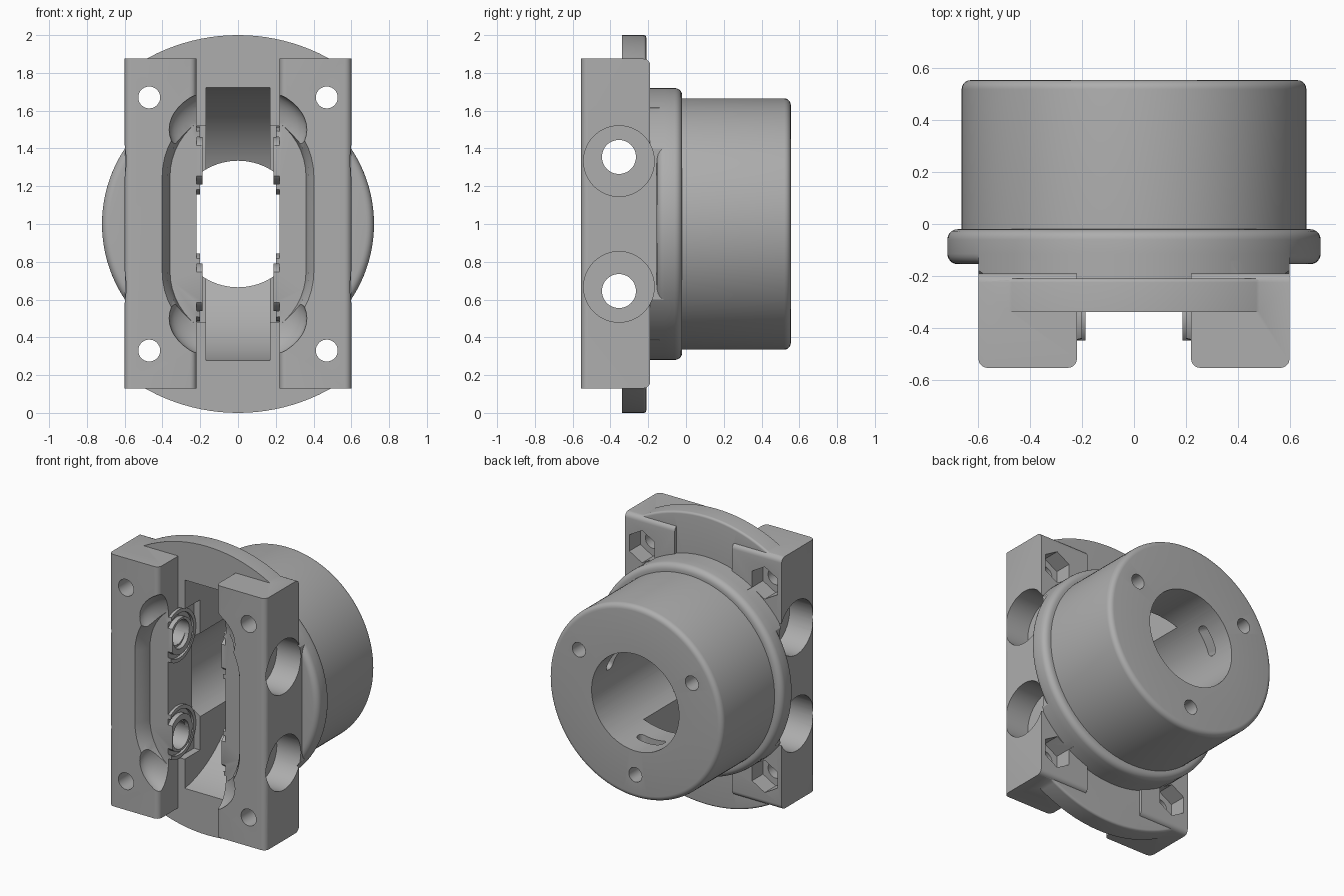
import bpy, bmesh, math
from mathutils import Matrix, Vector

old = bpy.data.objects.get("Cube")
if old:
    bpy.data.objects.remove(old, do_unlink=True)

grey = bpy.data.materials.new("plain grey")
grey.use_nodes = True
grey.diffuse_color = (0.42, 0.42, 0.42, 1)
grey.node_tree.nodes["Principled BSDF"].inputs["Base Color"].default_value = grey.diffuse_color

TURN = {"x": Matrix.Rotation(math.pi / 2, 4, "Y"), "y": Matrix.Rotation(-math.pi / 2, 4, "X")}


def finish(bm, name):
    bmesh.ops.recalc_face_normals(bm, faces=bm.faces)
    mesh = bpy.data.meshes.new(name)
    bm.to_mesh(mesh)
    bm.free()
    mesh.materials.append(grey)
    ob = bpy.data.objects.new(name, mesh)
    bpy.context.collection.objects.link(ob)
    return ob


def box(name, low, high, bevel=0, rounded=lambda middle, along: True):
    """Box whose edges are rounded where the rule (edge middle, direction) allows."""
    bm = bmesh.new()
    low, high = Vector(low), Vector(high)
    bmesh.ops.create_cube(bm, size=1)
    if bevel:
        chosen = [e for e in bm.edges
                  if rounded((e.verts[0].co + e.verts[1].co) / 2, e.verts[0].co - e.verts[1].co)]
    bmesh.ops.scale(bm, vec=high - low, verts=bm.verts)
    bmesh.ops.translate(bm, vec=(low + high) / 2, verts=bm.verts)
    if bevel:
        bmesh.ops.bevel(bm, geom=chosen, offset=bevel, segments=5, profile=0.5, affect="EDGES")
    return finish(bm, name)


def rod(name, axis, centre, radius, start, end, sides=64):
    """Cylinder along x or y; the centre is given on the other two axes."""
    bm = bmesh.new()
    bmesh.ops.create_cone(bm, cap_ends=True, segments=sides, radius1=radius, radius2=radius, depth=end - start)
    bm.transform(TURN[axis])
    mid = (start + end) / 2
    place = (mid, *centre) if axis == "x" else (centre[0], mid, centre[1])
    bmesh.ops.translate(bm, vec=place, verts=bm.verts)
    return finish(bm, name)


def lathe(name, profile, sides=128):
    """Spin (radius, y) points about the main axis."""
    bm = bmesh.new()
    verts = [bm.verts.new((r, y, 1)) for r, y in profile]
    edges = [bm.edges.new(pair) for pair in zip(verts, verts[1:])]
    bmesh.ops.spin(bm, geom=verts + edges, cent=(0, 0, 1), axis=(0, 1, 0),
                   angle=math.tau, steps=sides, use_duplicate=False)
    bmesh.ops.remove_doubles(bm, verts=bm.verts, dist=0.0005)
    return finish(bm, name)


def corner(r, y, size, start):
    """Quarter-round of a profile, centred on (r, y)."""
    return [(r + size * math.cos(start + i * math.pi / 10), y + size * math.sin(start + i * math.pi / 10))
            for i in range(6)]


def track(name, rows):
    """Stadium-shaped loft: rows of (half width, y)."""
    bm = bmesh.new()
    rings = []
    for radius, y in rows:
        ring = []
        for i in range(50):
            a = math.pi * (i % 25) / 24 + (math.pi if i >= 25 else 0)
            z = 1.25 if i < 25 else 0.75
            ring.append(bm.verts.new((radius * math.cos(a), y, z + radius * math.sin(a))))
        rings.append(ring)
    for a, b in zip(rings, rings[1:]):
        for i in range(50):
            j = (i + 1) % 50
            bm.faces.new((a[i], a[j], b[j], b[i]))
    bm.faces.new(rings[0])
    bm.faces.new(rings[-1])
    return finish(bm, name)


def combine(target, tool, operation):
    mod = target.modifiers.new(operation, "BOOLEAN")
    mod.operation, mod.object, mod.solver = operation, tool, "MANIFOLD"
    bpy.context.view_layer.objects.active = target
    bpy.ops.object.modifier_apply(modifier=mod.name)
    bpy.data.objects.remove(tool, do_unlink=True)


def add(tool):
    combine(housing, tool, "UNION")


def cut(tool):
    combine(housing, tool, "DIFFERENCE")


# Round rear barrel with a rounded collar
half = math.pi / 2
housing = lathe("housing", [(0, -0.155)] + corner(0.68, -0.115, 0.04, -half) + corner(0.68, -0.06, 0.04, 0)
                + [(0.665, -0.02)] + corner(0.63, 0.52, 0.035, 0) + [(0, 0.555)])

# Large flange, trimmed flat at both sides
flange = lathe("flange", [(0, -0.34), (1, -0.34)] + corner(0.985, -0.225, 0.015, 0)
               + [(0.72, -0.21), (0.72, -0.1), (0, -0.1)])
combine(flange, box("trim", (-0.599, -1, -1), (0.599, 1, 3)), "INTERSECT")
add(flange)

# Main bore, made before the blocks so that their inner walls stay whole
cut(rod("bore", "y", (0, 1), 0.335, -1, 1, 96))

# Two clamp blocks: rounded front uprights and rounded rear ends
for s in (-1, 1):
    xs = sorted((s * 0.22, s * 0.6))
    add(box("block", (xs[0], -0.555, 0.13), (xs[1], -0.19, 1.875), 0.035,
            lambda middle, along: (abs(along.z) > 0.5 and middle.y < 0) or (abs(along.x) > 0.5 and middle.y > 0)))

# Wheel cavity and clearance for the bearing rings
cut(rod("wheel_cavity", "x", (-0.45, 1), 0.73, -0.17, 0.17, 128))
cut(box("ring_clearance", (-0.217, -0.7, 0.48), (0.217, -0.172, 1.52)))

# Raised bearing rings on the inner walls
for s in (-1, 1):
    for z in (0.665, 1.335):
        for outer, inner, reach in ((0.18, 0.155, 0.2), (0.125, 0.085, 0.188)):
            ring = rod("ring", "x", (-0.355, z), outer, *sorted((s * reach, s * 0.25)))
            combine(ring, rod("ring_hole", "x", (-0.355, z), inner, -1, 1), "DIFFERENCE")
            add(ring)

# Front recess with sloping rim, and scoops above and below it
cut(track("front_recess", [(0.42, -0.6), (0.4, -0.551), (0.375, -0.52), (0.36, -0.45)]))
for z in (0.5, 1.5):
    bm = bmesh.new()
    bmesh.ops.create_uvsphere(bm, u_segments=48, v_segments=24, radius=1)
    bmesh.ops.scale(bm, vec=(0.365, 0.14, 0.235), verts=bm.verts)
    bmesh.ops.translate(bm, vec=(0, -0.557, z), verts=bm.verts)
    cut(finish(bm, "scoop"))

# Axle holes with wide outer counterbores
for z, axle_z in ((0.667, 0.645), (1.333, 1.355)):
    cut(rod("axle_hole", "x", (-0.355, axle_z), 0.09, -1, 1))
    for s in (-1, 1):
        cut(rod("counterbore", "x", (-0.355, z), 0.187, *sorted((s * 0.415, s * 0.9))))

# Corner bolt holes with hexagonal nut pockets behind
for x in (-0.47, 0.47):
    for z in (0.33, 1.67):
        cut(rod("bolt_hole", "y", (x, z), 0.058, -1, 0, 32))
        cut(rod("nut_pocket", "y", (x, z), 0.112, -0.31, -0.14, 6))

# Three rear screw holes, each with a nut slot opening into the bore
for degrees in (30, 150, 270):
    a = math.radians(degrees)
    cut(rod("screw_hole", "y", (0.5 * math.cos(a), 1 + 0.5 * math.sin(a)), 0.05, 0.25, 0.7, 32))
    slot = box("nut_slot", (0.25, 0.345, -0.1), (0.58, 0.415, 0.1), 0.03)
    slot.data.transform(Matrix.Translation((0, 0, 1)) @ Matrix.Rotation(-a, 4, "Y"))
    cut(slot)

# Smooth curved faces, keep sharp edges
bpy.ops.object.select_all(action="DESELECT")
housing.select_set(True)
bpy.context.view_layer.objects.active = housing
bpy.ops.object.shade_smooth_by_angle(angle=math.radians(30))
